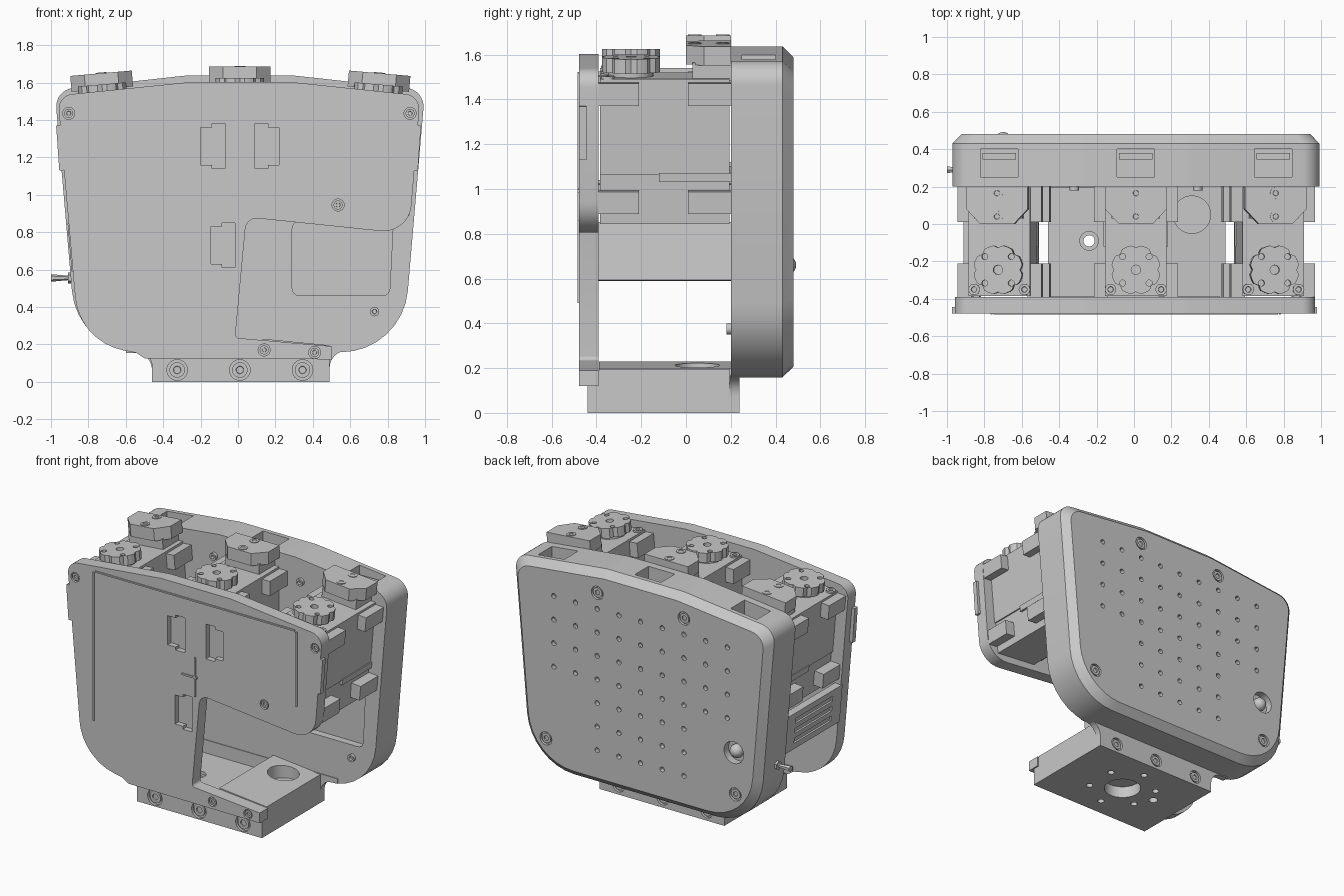
import bpy, bmesh, math
from mathutils import Vector, Matrix

cube = bpy.data.objects.get("Cube")
if cube:
    bpy.data.objects.remove(cube)

grey = bpy.data.materials.new("plain_grey")
grey.use_nodes = True
COLOUR = (0.58, 0.58, 0.58, 1)
grey.diffuse_color = COLOUR
grey.node_tree.nodes["Principled BSDF"].inputs["Base Color"].default_value = COLOUR
parts = []
I = Matrix()


def add(name, bm, m=I):
    bmesh.ops.recalc_face_normals(bm, faces=bm.faces)
    me = bpy.data.meshes.new(name)
    bm.to_mesh(me)
    bm.free()
    me.transform(m)
    me.materials.append(grey)
    ob = bpy.data.objects.new(name, me)
    bpy.context.collection.objects.link(ob)
    parts.append(ob)
    return ob


def skin(bm, rings):
    """Join rings of equal length and cap both ends."""
    vs = [[bm.verts.new(p) for p in r] for r in rings]
    n = len(vs[0])
    for a, b in zip(vs, vs[1:]):
        for i in range(n):
            bm.faces.new((a[i], a[(i + 1) % n], b[(i + 1) % n], b[i]))
    bm.faces.new(vs[0])
    bm.faces.new(vs[-1])


def loft(name, rings, m=I):
    bm = bmesh.new()
    skin(bm, rings)
    return add(name, bm, m)


def box_rings(x0, x1, y0, y1, z0, z1):
    return [[(x0, y0, z), (x1, y0, z), (x1, y1, z), (x0, y1, z)] for z in (z0, z1)]


def box(name, *ext, m=I):
    return loft(name, box_rings(*ext), m)


def circle(r, h, n=24):
    return [(r * math.cos(math.tau * i / n), r * math.sin(math.tau * i / n), h) for i in range(n)]


def rounded(corners, steps=8):
    """Outline from (x, z, radius) corners."""
    out = []
    for i, (x, z, r) in enumerate(corners):
        p = Vector((x, z))
        if not r:
            out.append(p)
            continue
        a = (Vector(corners[i - 1][:2]) - p).normalized()
        b = (Vector(corners[(i + 1) % len(corners)][:2]) - p).normalized()
        half = a.angle(b) / 2
        c = p + (a + b).normalized() * r / math.sin(half)
        d = r / math.tan(half)
        u, v = (p + a * d - c).normalized(), (p + b * d - c).normalized()
        out += [c + u.slerp(v, k / steps).normalized() * r for k in range(steps + 1)]
    return out


def slab(name, corners, y0, y1):
    o = rounded(corners)
    return loft(name, [[(p.x, y, p.y) for p in o] for y in (y0, y1)])


def cut(ob, shapes):
    """Subtract a set of separate ring lofts, each with its own matrix."""
    bm = bmesh.new()
    for rings, m in shapes:
        skin(bm, [[m @ Vector(p) for p in r] for r in rings])
    tool = add("cutter", bm)
    parts.remove(tool)
    tool.hide_render = True
    mod = ob.modifiers.new("cut", 'BOOLEAN')
    mod.operation, mod.solver, mod.object = 'DIFFERENCE', 'EXACT', tool
    bpy.context.view_layer.objects.active = ob
    bpy.ops.object.modifier_apply(modifier=mod.name)
    bpy.data.objects.remove(tool)


def at(x, y, z, axis="up"):
    turn = {"up": 0, "front": math.pi / 2, "back": -math.pi / 2}[axis]
    return Matrix.Translation((x, y, z)) @ Matrix.Rotation(turn, 4, 'X')


def screw(name, m, r=0.03, h=0.008):
    """Round head with a sunk socket."""
    loft(name, [circle(r, -0.02), circle(r, h), circle(r * .5, h), circle(r * .45, h * .1)], m)


def hole(x, y, z, r, depth, axis="up", n=16):
    return ([circle(r, -depth, n), circle(r, 0.02, n)], at(x, y, z, axis))


def bolts(name, r, y, axis, spots):
    """Place sunk screws and return their counterbores."""
    for x, z in spots:
        screw(name, at(x, y, z, axis) @ Matrix.Translation((0, 0, -.012)), r * .75)
    return [hole(x, y, z, r, .018, axis, 24) for x, z in spots]


# back housing with a chamfered rear edge
shell = [(-0.98, 1.56, .1), (-0.28, 1.637, .3), (0.3, 1.637, .3),
         (1.0, 1.56, .1), (0.88, 0.158, .36), (-0.86, 0.158, .36)]
o = rounded(shell)
mid = Vector((0.01, 0.9))
rings = [[(p.x, y, p.y) for p in o] for y in (0.2, 0.43)]
rings.append([(mid.x + (p.x - mid.x) * .95, 0.48, mid.y + (p.y - mid.y) * .935) for p in o])
housing = loft("back_housing", rings)

SERVOS = [(-0.72, 1.505, -5), (0.01, 1.54, 0), (0.745, 1.505, 5)]
holes = []
for i in range(-4, 5):
    for j in range(7 if abs(i) < 3 else 4):
        holes.append(hole(0.01 + i * .165, 0.48, 1.37 - j * .162, 0.017, 0.03, "back", 12))
holes.append(hole(-0.7, 0.48, 0.66, 0.075, 0.05, "back", 24))
for x, z, a in SERVOS:
    holes.append((box_rings(x - .1, x + .1, 0.25, 0.4, z - .04, 1.8), I))
recess = rounded([(0.29, 0.46, .04), (0.81, 0.46, .04), (0.83, 0.86, .04), (0.29, 0.86, .04)], 4)
holes.append(([[(p.x, y, p.y) for p in recess] for y in (0.15, 0.25)], I))
corners = [(0.01 + s * x, z) for s in (-1, 1) for x, z in ((0.33, 1.48), (0.72, 0.375))]
holes += bolts("housing_screw", 0.045, 0.48, "back", corners)
cut(housing, holes)
for x, z in corners:
    screw("housing_boss", at(x, 0.2, z, "front"), 0.025, 0.02)

bm = bmesh.new()
bmesh.ops.create_uvsphere(bm, u_segments=20, v_segments=12, radius=0.045)
add("back_button", bm, at(-0.7, 0.447, 0.66))

# side toggle switch
lever = Matrix.Translation((-0.86, 0.29, 0.555)) @ Matrix.Rotation(-math.pi / 2, 4, 'Y')
loft("toggle_switch", [circle(.03, 0, 6), circle(.03, .05, 6), circle(.012, .05, 6),
                       circle(.02, .14, 6)], lever)

# front plate with its open lower corner
plate = slab("front_plate", [(-0.965, 1.53, .08), (-0.25, 1.603, .3), (0.28, 1.603, .3),
                             (0.975, 1.53, .08), (0.915, 0.79, .15), (0.045, 0.88, .06),
                             (-0.015, 0.235, .02), (0.5, 0.19, 0), (0.5, 0.12, 0),
                             (-0.5, 0.125, 0), (-0.545, 0.155, 0), (-0.85, 0.215, .32)],
             -0.478, -0.39)
slots = []
for x, z, s in ((-0.135, 1.26, 1), (0.155, 1.26, -1), (-0.08, 0.73, 1)):
    w = [(-.065, -.1), (-.005, -.1), (-.005, -.12), (.065, -.12),
         (.065, .12), (-.005, .12), (-.005, .1), (-.065, .1)]
    slots.append(([[(x + s * u, y, z + v) for u, v in w] for y in (-0.5, -0.44)], I))
slots += bolts("plate_screw", 0.032, -0.478, "front",
               [(-0.905, 1.435), (0.92, 1.435), (0.535, 0.945), (0.14, 0.17), (0.41, 0.157)])
cut(plate, slots)

for x0, x1, z0, z1 in ((-.768, -.756, .49, 1.51), (.775, .787, 1.0, 1.51), (-.75, .77, 1.513, 1.523),
                       (.005, .017, .86, 1.13), (-.09, .025, .985, .997)):
    box("front_ridge", x0, x1, -0.485, -0.47, z0, z1)
for s in (-1, 1):
    lean = Matrix.Translation((0.003 + s * .952, 0, 1.25)) @ Matrix.Rotation(s * .07, 4, 'Y')
    box("plate_side_tab", -.015, .015, -0.478, -0.445, -.12, .12, m=lean)

# slotted side panel between plate and housing
lean = Matrix.Translation((-0.875, 0, 0.72)) @ Matrix.Rotation(-.085, 4, 'Y')
panel = box("side_panel", -.025, .025, -0.4, 0.21, -.13, .13, m=lean)
cut(panel, [(box_rings(-.05, -.012, -0.3, 0.1, z - .018, z + .018), lean) for z in (-.07, 0, .07)])

# foot: flanges, floor and sloping block
fillet = [(-0.6, 0.155, 0), (-0.46, 0.155, .09)]
front = slab("foot_front_flange", [(-0.46, 0, 0), (0.49, 0, 0), (0.49, 0.19, 0),
                                   (-0.54, 0.19, 0), (-0.54, 0.155, 0), (-0.46, 0.155, .07)],
             -0.44, -0.385)
back = slab("foot_back_flange", [(-0.46, 0, 0), (0.49, 0, 0), (0.49, 0.165, .09), (0.62, 0.165, 0),
                                 (0.62, 0.2, 0), (-0.6, 0.2, 0)] + fillet, 0.195, 0.24)
row = [(x, 0.063) for x in (-0.325, 0.01, 0.345)]
cut(front, bolts("foot_screw", 0.055, -0.44, "front", row))
cut(back, bolts("foot_screw", 0.045, 0.24, "back", row))
floor = box("foot_floor", -0.46, 0.49, -0.39, 0.2, 0, 0.11)
bores = [hole(0.015, -0.1, 0.06, 0.12, 0.1, n=32),
         ([circle(.03, -.2), circle(.03, -.02), circle(.05, -.02), circle(.05, .02)],
          at(-0.24, -0.09, 0.11))]
for i in range(6):
    t = math.tau * (i + .5) / 6
    bores.append(hole(0.015 + .22 * math.cos(t), -0.1 + .22 * math.sin(t), 0.01, 0.022, 0.04))
cut(floor, bores)
side = [(.13, .1), (.49, .1), (.49, .195), (.13, .23)]
block = loft("foot_block", [[(x, y, z) for x, z in side] for y in (-0.388, 0.2)])
cut(block, [([circle(.1, -.08, 32), circle(.1, .05, 32)], at(0.31, 0.05, 0.213))])

# three motors, the outer two leaning outwards
for x, z, angle in SERVOS:
    m = Matrix.Translation((x, 0, z)) @ Matrix.Rotation(math.radians(angle), 4, 'Y')
    box("motor_upper_body", -.165, .165, -0.385, 0.195, -.43, 0, m=m)
    box("motor_lower_body", -.155, .155, -0.385, 0.195, -.65, -.43, m=m)
    box("motor_band", -.172, .172, -0.12, 0.2, -.46, -.42, m=m)
    for s in (-1, 1):
        for y0, y1 in ((-0.39, -0.21), (0.01, 0.2)):
            for h in (-.115, -.6):
                box("motor_tab", s * .15, s * .225, y0, y1, h, h + .1, m=m)
        screw("motor_screw", m @ at(s * .135, -0.35, 0), 0.03, 0.012)
    # scalloped output disc
    disc = []
    for k in range(64):
        t = math.tau * k / 64
        r = .132 - .014 * max(0, math.cos(8 * t)) ** 2
        disc.append((r * math.cos(t), r * math.sin(t)))
    c = m @ at(0, -0.245, 0)
    loft("output_hub", [circle(.1, -.01), circle(.1, .05)], c)
    horn = loft("output_disc", [[(u, v, h) for u, v in disc] for h in (.02, .085)], c)
    pins = [hole(0, 0, .085, .025, .03)]
    for k in range(4):
        t = math.tau * (k + .5) / 4
        pins.append(hole(.1 * math.cos(t), .1 * math.sin(t), .085, .016, .03))
    cut(horn, [(r, c @ q) for r, q in pins])
    # chamfered bracket cap
    cap = [(-.165, .2), (-.165, .08), (-.09, 0), (.09, 0), (.165, .08), (.165, .2)]
    loft("bracket_cap", [[(u, v, h) for u, v in cap] for h in (.06, .145)], m)
    box("bracket_neck", -.13, .13, 0.03, 0.2, -.01, .07, m=m)
    for y in (0.04, 0.165):
        screw("cap_screw", m @ at(0, y, .145), 0.03, 0.004)
    box("socket_insert", x - .09, x + .09, 0.345, 0.38, z - .05, z + .04)

# smooth the rounded surfaces while keeping edges crisp
bpy.ops.object.select_all(action='DESELECT')
for ob in parts:
    ob.select_set(True)
bpy.context.view_layer.objects.active = parts[0]
bpy.ops.object.shade_smooth_by_angle(angle=math.radians(30))
